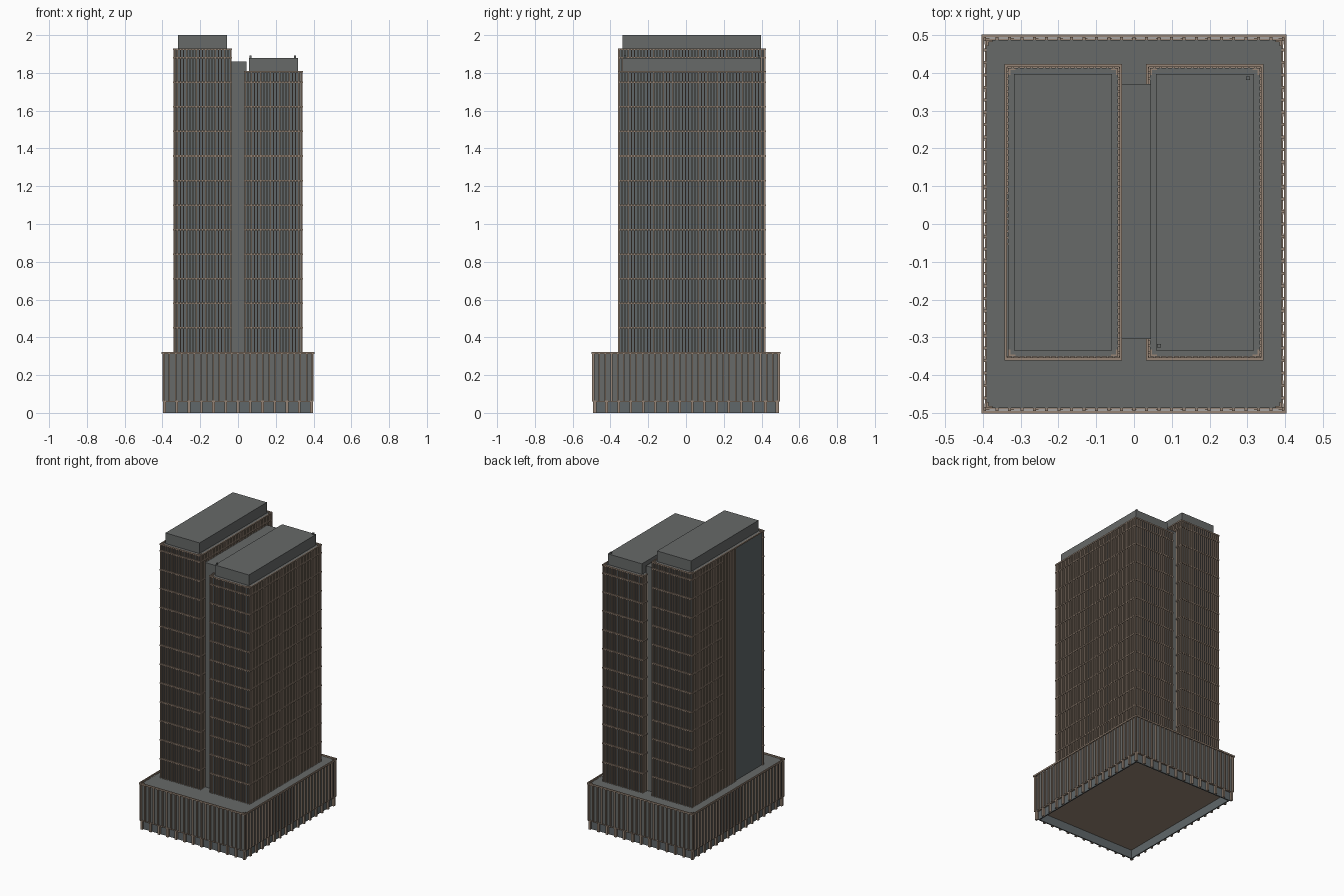
import bpy
import bmesh
from mathutils import Matrix, Vector

cube = bpy.data.objects.get("Cube")
if cube:
    bpy.data.objects.remove(cube, do_unlink=True)


def material(name, rgb):
    mat = bpy.data.materials.new(name)
    mat.use_nodes = True
    mat.diffuse_color = (*rgb, 1)
    mat.node_tree.nodes["Principled BSDF"].inputs["Base Color"].default_value = (*rgb, 1)
    return mat


GREY = material("roof grey", (0.135, 0.142, 0.14))
GLASS = material("window glass", (0.115, 0.135, 0.142))
BROWN = material("warm stone", (0.31, 0.235, 0.18))


def box(x0, x1, y0, y1, z0, z1):
    return (x0, x1, y0, y1, z0, z1)


def build(name, boxes, mat):
    """Join axis-aligned boxes into one object."""
    bm = bmesh.new()
    for x0, x1, y0, y1, z0, z1 in boxes:
        size = Vector((x1 - x0, y1 - y0, z1 - z0))
        mid = Vector((x0 + x1, y0 + y1, z0 + z1)) / 2
        bmesh.ops.create_cube(bm, size=1, matrix=Matrix.Translation(mid) @ Matrix.Diagonal((*size, 1)))
    mesh = bpy.data.meshes.new(name)
    bm.to_mesh(mesh)
    bm.free()
    mesh.materials.append(mat)
    obj = bpy.data.objects.new(name, mesh)
    bpy.context.collection.objects.link(obj)
    return obj


def ring(rect, z0, z1, t):
    """Four boxes of thickness t just inside a rectangle."""
    x0, x1, y0, y1 = rect
    return [box(x0, x1, y0, y0 + t, z0, z1), box(x0, x1, y1 - t, y1, z0, z1),
            box(x0, x0 + t, y0 + t, y1 - t, z0, z1), box(x1 - t, x1, y0 + t, y1 - t, z0, z1)]


def steps(a, b, spacing):
    n = round((b - a) / spacing)
    return [a + (b - a) * i / n for i in range(n + 1)]


def fins(rect, z0, z1, spacing, width, depth, west_from=None):
    """Upright fins along all four sides; west_from leaves part of the -x side plain."""
    x0, x1, y0, y1 = rect
    h = width / 2
    out = []
    for x in steps(x0 + h, x1 - h, spacing):
        out += [box(x - h, x + h, y0, y0 + depth, z0, z1), box(x - h, x + h, y1 - depth, y1, z0, z1)]
    for y in steps(y0 + h, y1 - h, spacing)[1:-1]:
        out.append(box(x1 - depth, x1, y - h, y + h, z0, z1))
        if west_from is None or y > west_from:
            out.append(box(x0, x0 + depth, y - h, y + h, z0, z1))
    return out


def inset(rect, d):
    return (rect[0] + d, rect[1] - d, rect[2] + d, rect[3] - d)


def corner_angles(rect, z0, z1, arm, t):
    """L-shaped posts at the four corners."""
    x0, x1, y0, y1 = rect
    out = []
    for cx, sx in ((x0, 1), (x1, -1)):
        for cy, sy in ((y0, 1), (y1, -1)):
            for dx, dy in ((arm, t), (t, arm)):
                ex, ey = cx + sx * dx, cy + sy * dy
                out.append(box(min(cx, ex), max(cx, ex), min(cy, ey), max(cy, ey), z0, z1))
    return out


# Ground floor: hollow skirt with columns under the podium
podium = (-0.4, 0.4, -0.497, 0.497)
build("ground_floor_walls", ring(inset(podium, 0.018), 0, 0.065, 0.008), GLASS)
build("ground_floor_columns", fins(inset(podium, 0.004), 0, 0.065, 0.066, 0.014, 0.018), BROWN)
build("podium_soffit", [box(*inset(podium, 0.006), 0.058, 0.063)], BROWN)

# Podium: glass block, fins, rim and corner posts
build("podium_block", [box(*inset(podium, 0.01), 0.063, 0.317)], GREY)
build("podium_fins", fins(podium, 0.06, 0.315, 0.0333, 0.008, 0.012), BROWN)
build("podium_rim", ring(inset(podium, -0.004), 0.312, 0.323, 0.007), BROWN)
build("podium_corner_angles", corner_angles(inset(podium, 0.01), 0.3, 0.321, 0.016, 0.005), BROWN)


def tower(side, rect, top, plain_west):
    x0, x1, y0, y1 = rect
    build(side + "_tower_block", [box(*inset(rect, 0.009), 0.317, top - 0.006)], GLASS)
    build(side + "_tower_roof", [box(*inset(rect, 0.008), top - 0.007, top - 0.003)], GREY)
    build(side + "_tower_fins",
          fins(rect, 0.317, top - 0.004, 0.0168, 0.006, 0.01, -0.06 if plain_west else None), BROWN)
    build(side + "_tower_rim", ring(inset(rect, -0.002), top - 0.009, top, 0.007), BROWN)
    build(side + "_tower_corner_angles", corner_angles(inset(rect, 0.009), top - 0.02, top, 0.018, 0.005), BROWN)
    # Floor bands
    bands = []
    z = 0.45
    while z < top - 0.03:
        sides = ring(inset(rect, -0.002), z - 0.004, z + 0.004, 0.012)
        if plain_west:
            a, b, _, d, e, f = sides[2]
            sides[2] = box(a, b, 0.08, d, e, f)
        bands += sides
        z += 0.13
    build(side + "_tower_floor_bands", bands, BROWN)
    # Plant room on the roof
    build(side + "_plant_room", [box(*inset(rect, 0.024), top - 0.004, top + 0.07)], GREY)


tower("right", (-0.341, -0.034, -0.359, 0.421), 1.93, True)
tower("left", (0.034, 0.341, -0.359, 0.421), 1.81, False)

# Link core between the towers
build("link_core", [box(-0.045, 0.045, -0.305, 0.37, 0.317, 1.86)], GREY)

# Small roof beacons
build("roof_beacons", [box(x - 0.005, x + 0.005, y - 0.005, y + 0.005, 1.878, 1.891)
                       for x, y in ((0.066, -0.322), (0.302, 0.386))], GREY)
